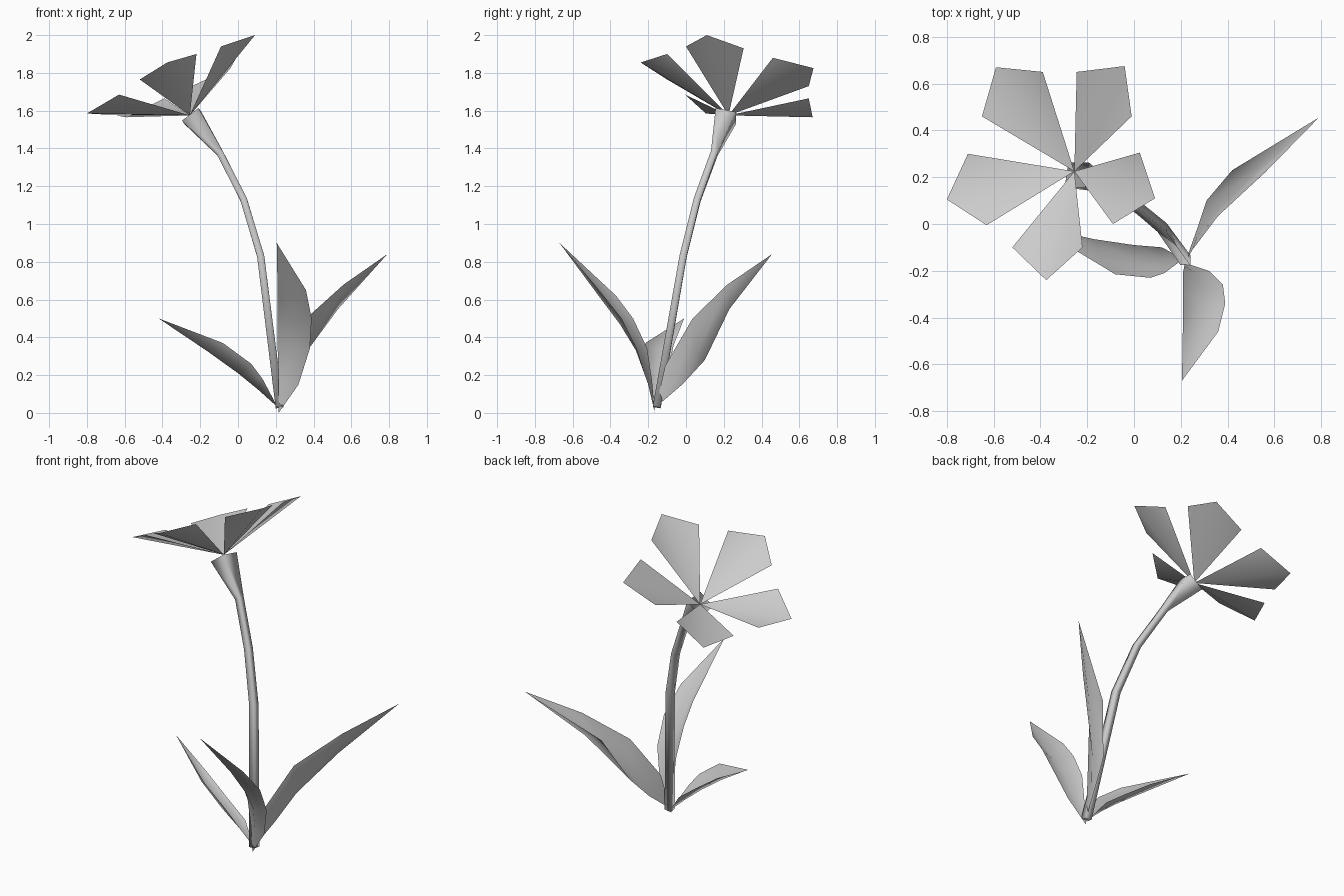
import bpy
from mathutils import Vector

# Remove the default cube
cube = bpy.data.objects.get("Cube")
if cube:
    bpy.data.objects.remove(cube, do_unlink=True)

# Single grey colour
grey = bpy.data.materials.new("soft_grey")
grey.use_nodes = True
grey.diffuse_color = (.6, .6, .6, 1)
grey.node_tree.nodes["Principled BSDF"].inputs["Base Color"].default_value = grey.diffuse_color


def add_part(name, points, faces):
    """Create a smooth-shaded mesh object from points and faces."""
    mesh = bpy.data.meshes.new(name)
    mesh.from_pydata([tuple(p) for p in points], [], faces)
    mesh.materials.append(grey)
    mesh.polygons.foreach_set("use_smooth", [True] * len(mesh.polygons))
    mesh.update()
    part = bpy.data.objects.new(name, mesh)
    bpy.context.collection.objects.link(part)
    return part


def add_leaf(name, base, rows, tip):
    """Folded blade: each row holds one edge, the midrib and the other edge."""
    points = [base] + [p for row in rows for p in row] + [tip]
    end = len(points) - 1
    faces = [(0, 2, 1), (0, 3, 2)]
    for r in range(len(rows) - 1):
        for side in (1, 2):
            a = r * 3 + side
            faces.append((a, a + 1, a + 4, a + 3))
    faces += [(end - 3, end - 2, end), (end - 2, end - 1, end)]
    return add_part(name, points, faces)


def add_petal(name, heart, left, tip, right):
    """Kite-shaped petal, creased along its middle."""
    return add_part(name, [heart, left, tip, right], [(0, 2, 1), (0, 3, 2)])


def add_stem(name, path, radii):
    """Four-sided tube that follows the path and flares at its end."""
    path = [Vector(p) for p in path]
    points, faces = [], [(3, 2, 1, 0)]
    last = len(path) - 1
    for i, centre in enumerate(path):
        along = (path[min(i + 1, last)] - path[max(i - 1, 0)]).normalized()
        across = along.cross(Vector((0, 1, 0))).normalized()
        depth = across.cross(along).normalized()
        for a, b in ((-1, -1), (1, -1), (1, 1), (-1, 1)):
            points.append(centre + (across * a + depth * b) * radii[i])
    for i in range(last):
        for k in range(4):
            a, b = i * 4 + k, i * 4 + (k + 1) % 4
            faces.append((a, b, b + 4, a + 4))
    return add_part(name, points, faces)


# Stem with a flared cup under the flower
add_stem("stem",
         [(.22, -.155, .03), (.12, -.015, .83), (.03, .06, 1.13),
          (-.095, .15, 1.375), (-.245, .21, 1.57)],
         [.021, .019, .018, .018, .055])

# Flower: five petals around one heart point
heart = (-.255, .225, 1.575)
add_petal("petal_back_left", heart, (-.65, .46, 1.575), (-.59, .67, 1.565), (-.39, .65, 1.665))
add_petal("petal_back_right", heart, (-.245, .65, 1.73), (-.04, .675, 1.825), (-.01, .46, 1.88))
add_petal("petal_right", heart, (.025, .305, 1.93), (.09, .11, 2), (-.09, 0, 1.94))
add_petal("petal_front", heart, (-.22, -.1, 1.9), (-.375, -.24, 1.855), (-.52, -.1, 1.765))
add_petal("petal_left", heart, (-.63, -.005, 1.685), (-.8, .105, 1.585), (-.71, .3, 1.58))

# Three leaves rising from the foot of the stem
add_leaf("leaf_back", (.22, -.16, .03), [
    [(.27, -.02, .15), (.27, -.05, .18), (.25, -.11, .25)],
    [(.31, .1, .28), (.36, .06, .32), (.36, .035, .5)],
    [(.42, .23, .55), (.53, .23, .55), (.56, .22, .68)],
], (.79, .455, .84))

add_leaf("leaf_front", (.215, -.165, 0), [
    [(.32, -.2, .15), (.26, -.205, .17), (.215, -.18, .17)],
    [(.38, -.26, .34), (.29, -.265, .33), (.21, -.205, .34)],
    [(.39, -.34, .5), (.29, -.35, .47), (.21, -.28, .5)],
    [(.36, -.46, .65), (.28, -.47, .63), (.21, -.37, .62)],
], (.205, -.67, .9))

add_leaf("leaf_left", (.21, -.15, .03), [
    [(.13, -.21, .18), (.11, -.15, .12), (.12, -.1, .15)],
    [(.07, -.23, .26), (0, -.155, .21), (0, -.09, .24)],
    [(-.08, -.215, .37), (-.16, -.13, .325), (-.17, -.065, .36)],
], (-.42, -.01, .5))
